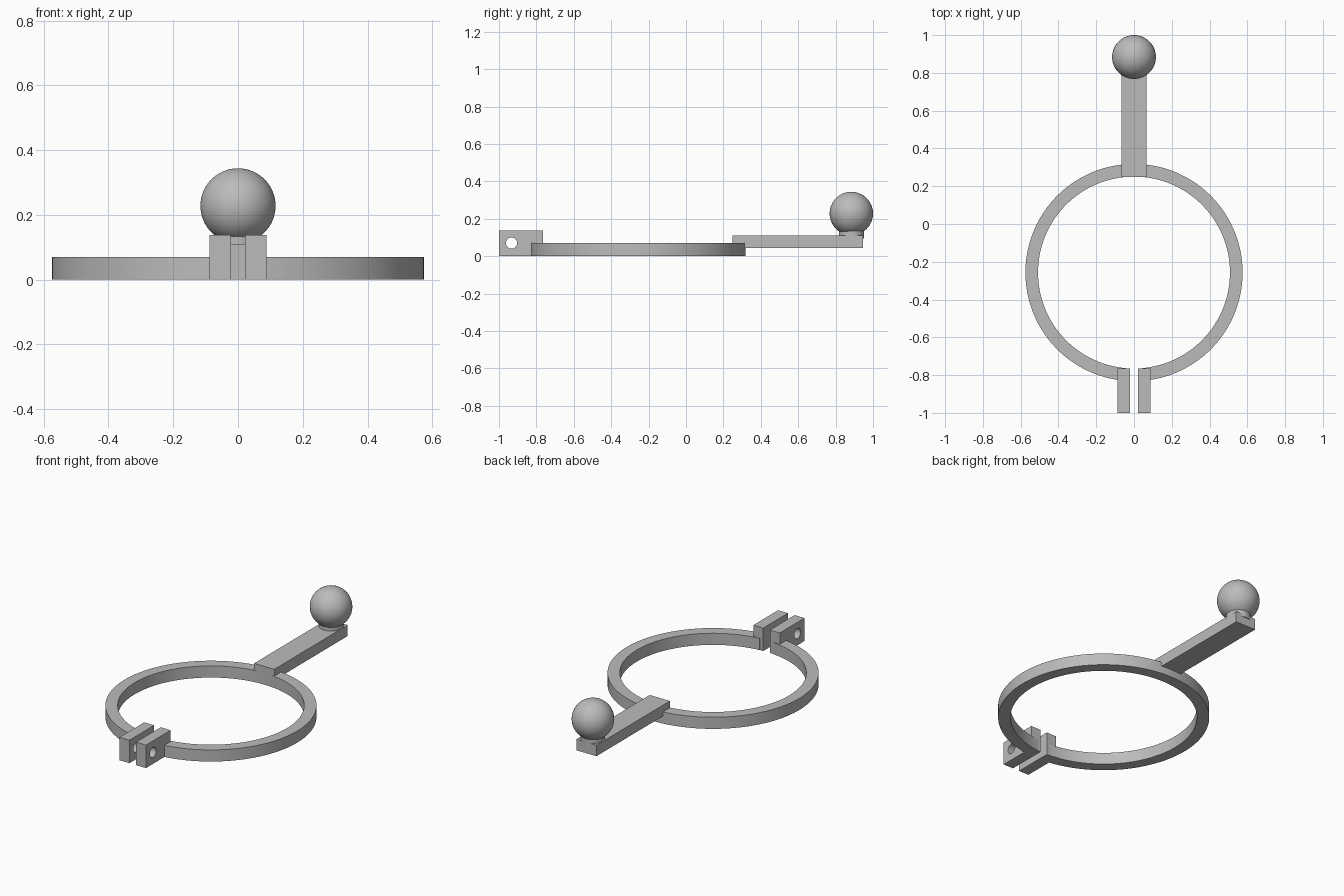
import bpy, bmesh, math
from mathutils import Matrix, Vector

cube = bpy.data.objects.get("Cube")
if cube:
    bpy.data.objects.remove(cube, do_unlink=True)

grey = bpy.data.materials.new("plain_grey")
grey.use_nodes = True
COLOUR = (0.5, 0.5, 0.5, 1)
grey.diffuse_color = COLOUR
grey.node_tree.nodes["Principled BSDF"].inputs["Base Color"].default_value = COLOUR

RING_Y = -0.257
OUTER, INNER, RING_H = 0.575, 0.508, 0.07
GAP, LUG_X = 0.022, 0.088
LUG_BACK, LUG_TOP = -0.765, 0.138


def make(name, bm, smooth=False):
    bmesh.ops.recalc_face_normals(bm, faces=bm.faces)
    mesh = bpy.data.meshes.new(name)
    bm.to_mesh(mesh)
    bm.free()
    mesh.materials.append(grey)
    obj = bpy.data.objects.new(name, mesh)
    bpy.context.collection.objects.link(obj)
    if smooth:
        bpy.ops.object.select_all(action='DESELECT')
        obj.select_set(True)
        bpy.context.view_layer.objects.active = obj
        bpy.ops.object.shade_smooth_by_angle(angle=math.radians(30))
    return obj


def box(name, lo, hi):
    lo, hi = Vector(lo), Vector(hi)
    bm = bmesh.new()
    bmesh.ops.create_cube(bm, size=1, matrix=Matrix.Translation((lo + hi) / 2)
                          @ Matrix.Diagonal((*(hi - lo), 1)))
    return make(name, bm)


def cylinder(name, radius, depth, matrix, segments=48):
    bm = bmesh.new()
    bmesh.ops.create_cone(bm, cap_ends=True, segments=segments, radius1=radius,
                          radius2=radius, depth=depth, matrix=matrix)
    return make(name, bm, True)


# Open clamp ring: a rectangular section swept round, ending inside the lugs
bm = bmesh.new()
section = [(INNER, 0), (OUTER, 0), (OUTER, RING_H), (INNER, RING_H)]
half_gap = math.asin(0.05 / OUTER)
steps = 128
rows = []
for i in range(steps + 1):
    a = -math.pi / 2 + half_gap + (2 * math.pi - 2 * half_gap) * i / steps
    rows.append([bm.verts.new((r * math.cos(a), RING_Y + r * math.sin(a), z))
                 for r, z in section])
for a, b in zip(rows, rows[1:]):
    for k in range(4):
        n = (k + 1) % 4
        bm.faces.new((a[k], a[n], b[n], b[k]))
bm.faces.new(rows[0])
bm.faces.new(rows[-1])
make("clamp_ring", bm, True)

# Pair of clamp lugs with a bolt hole through both
hole = cylinder("bolt_hole_cutter", 0.03, 0.5,
                Matrix.Translation((0, -0.933, 0.07)) @ Matrix.Rotation(math.pi / 2, 4, 'Y'))
hole.hide_render = True
hole.hide_viewport = True
for name, s in (("left_lug", 1), ("right_lug", -1)):
    x0, x1 = sorted((s * GAP, s * LUG_X))
    lug = box(name, (x0, -1, 0), (x1, LUG_BACK, LUG_TOP))
    cut = lug.modifiers.new("bolt_hole", 'BOOLEAN')
    cut.operation = 'DIFFERENCE'
    cut.solver = 'EXACT'
    cut.object = hole

# Arm reaching back from the ring
box("arm", (-0.067, 0.249, 0.045), (0.067, 0.946, 0.111))

# Short neck and ball on the arm's end
cylinder("ball_neck", 0.067, 0.04, Matrix.Translation((0, 0.885, 0.115)))
bm = bmesh.new()
bmesh.ops.create_uvsphere(bm, u_segments=64, v_segments=32, radius=0.116,
                          matrix=Matrix.Translation((0, 0.884, 0.228)))
make("ball", bm, True)
